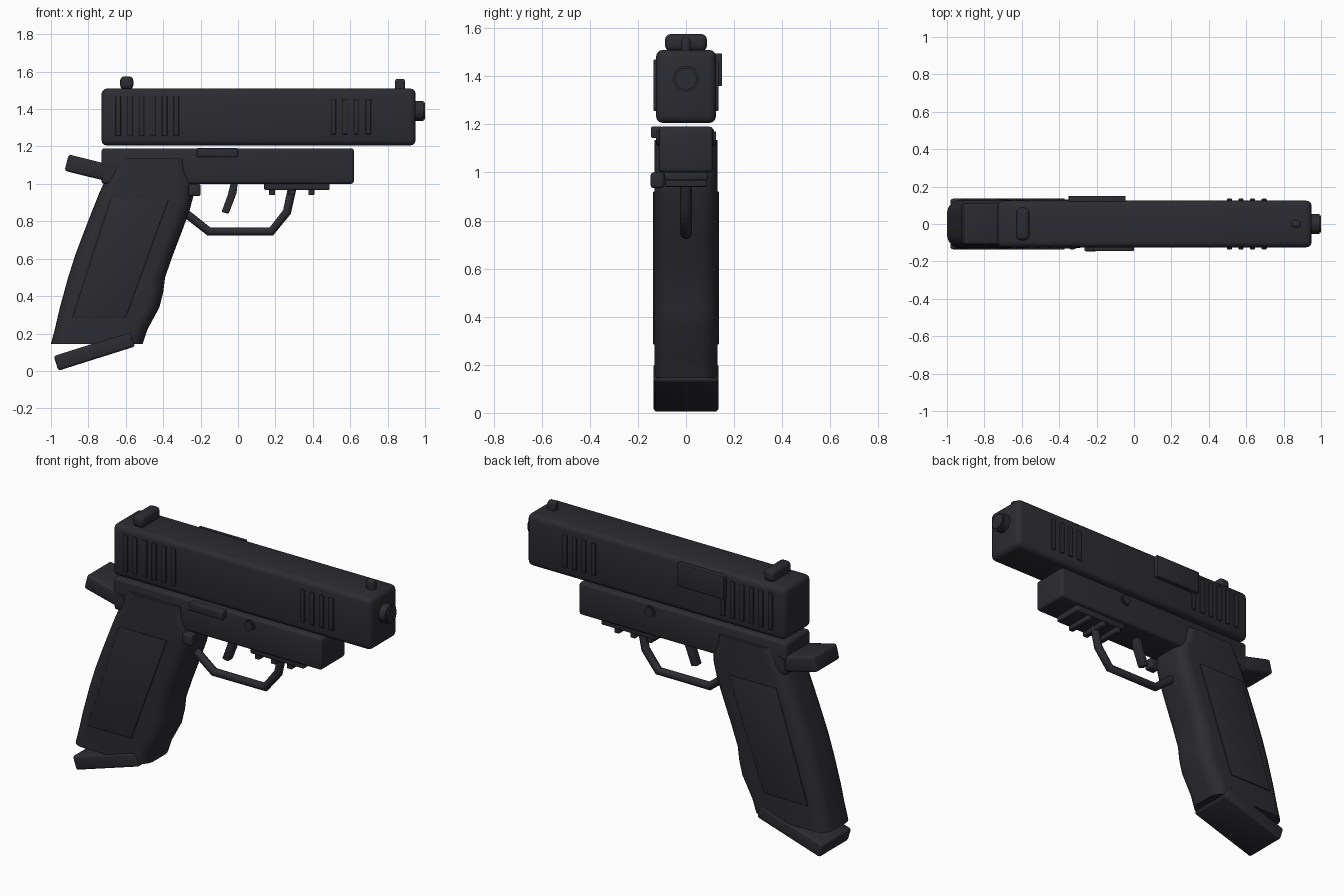
import bpy, bmesh
from math import radians, sin, cos, pi
from mathutils import Vector, Matrix

if "Cube" in bpy.data.objects:
    bpy.data.objects.remove(bpy.data.objects["Cube"], do_unlink=True)

COLOR = (0.025, 0.025, 0.031, 1)
metal = bpy.data.materials.new("dark gunmetal")
metal.use_nodes = True
metal.diffuse_color = COLOR
bsdf = metal.node_tree.nodes["Principled BSDF"]
bsdf.inputs["Base Color"].default_value = COLOR
bsdf.inputs["Roughness"].default_value = 0.6


def finish(name, bm, bevel=0.0, angle=35):
    bmesh.ops.recalc_face_normals(bm, faces=bm.faces)
    if bevel:
        bmesh.ops.bevel(bm, geom=bm.edges[:], offset=bevel, segments=3,
                        profile=0.5, affect='EDGES')
    mesh = bpy.data.meshes.new(name)
    bm.to_mesh(mesh)
    bm.free()
    mesh.materials.append(metal)
    ob = bpy.data.objects.new(name, mesh)
    bpy.context.collection.objects.link(ob)
    bpy.ops.object.select_all(action='DESELECT')
    bpy.context.view_layer.objects.active = ob
    ob.select_set(True)
    bpy.ops.object.shade_smooth_by_angle(angle=radians(angle))
    return ob


def box(name, x, y, z, bevel=0.01, tilt=0):
    """Box from (min, max) spans, tilted about the y axis."""
    bm = bmesh.new()
    bmesh.ops.create_cube(bm, size=1)
    spans = (x, y, z)
    size = [b - a for a, b in spans]
    bmesh.ops.scale(bm, vec=size, verts=bm.verts)
    ob = finish(name, bm, bevel)
    ob.location = [(a + b) / 2 for a, b in spans]
    ob.rotation_euler.y = radians(-tilt)
    return ob


def prism(name, outline, half, bevel=0.01):
    """Side outline in x, z extruded across y."""
    bm = bmesh.new()
    face = bm.faces.new([bm.verts.new((x, -half, z)) for x, z in outline])
    new = bmesh.ops.extrude_face_region(bm, geom=[face])["geom"]
    bmesh.ops.translate(bm, vec=(0, 2 * half, 0),
                        verts=[v for v in new if isinstance(v, bmesh.types.BMVert)])
    return finish(name, bm, bevel)


def rod(name, center, radius, length, axis, bevel=0.008):
    bm = bmesh.new()
    rot = Matrix.Rotation(pi / 2, 4, 'Y' if axis == 'x' else 'X')
    bmesh.ops.create_cone(bm, cap_ends=True, segments=32, radius1=radius,
                          radius2=radius, depth=length,
                          matrix=Matrix.Translation(Vector(center)) @ rot)
    rims = [e for e in bm.edges if any(len(f.verts) > 4 for f in e.link_faces)]
    bmesh.ops.bevel(bm, geom=rims, offset=bevel, segments=2, affect='EDGES')
    return finish(name, bm)


# Slide, muzzle and sights
box("slide", (-0.73, 0.95), (-0.125, 0.125), (1.205, 1.51), 0.03)
rod("muzzle", (0.95, 0, 1.39), 0.053, 0.1, 'x')
box("rear_sight", (-0.63, -0.56), (-0.087, 0.087), (1.505, 1.575), 0.022)
box("front_sight", (0.84, 0.892), (-0.018, 0.018), (1.49, 1.562), 0.012)
box("ejection_port_cover", (-0.35, -0.045), (0.1, 0.15), (1.36, 1.495), 0.004)

# Raised grip ribs on both sides of the slide
for group, start, count, z in (("rear", -0.64, 6, (1.255, 1.47)),
                               ("front", 0.51, 4, (1.265, 1.455))):
    for i in range(count):
        x = start + 0.062 * i
        for side, y in (("right", (-0.135, -0.11)), ("left", (0.11, 0.135))):
            box(f"{group}_rib_{side}_{i + 1}", (x - 0.014, x + 0.014), y, z, 0.004)

# Frame with controls
box("frame", (-0.73, 0.62), (-0.113, 0.113), (1.0, 1.19), 0.016)
box("slide_stop", (-0.22, 0.0), (-0.145, -0.1), (1.143, 1.191), 0.006)
box("magazine_button", (-0.265, -0.2), (-0.147, -0.09), (0.935, 1.0), 0.012)
rod("frame_pin", (0.155, 0, 1.143), 0.035, 0.25, 'y')
box("tang", (-0.92, -0.68), (-0.11, 0.11), (1.04, 1.13), 0.015, -14)
rod("tang_joint", (-0.69, 0, 1.07), 0.055, 0.23, 'y', 0.02)

# Accessory rail
box("rail", (0.14, 0.49), (-0.09, 0.09), (0.967, 1.01), 0.008)
for i in range(3):
    x = 0.182 + 0.105 * i
    box(f"rail_tooth_{i + 1}", (x - 0.016, x + 0.016), (-0.085, 0.085),
        (0.94, 0.98), 0.005)

# Grip lofted from rounded sections: (z, back x, front x)
sections = [(0.145, -1.0, -0.51), (0.22, -0.98, -0.485), (0.34, -0.952, -0.42),
            (0.42, -0.93, -0.4), (0.5, -0.908, -0.39), (0.62, -0.87, -0.348),
            (0.74, -0.825, -0.302), (0.86, -0.778, -0.258),
            (0.95, -0.742, -0.235), (1.01, -0.715, -0.235),
            (1.07, -0.685, -0.262), (1.135, -0.65, -0.27)]
bm = bmesh.new()
rings = []
HALF, R, STEPS = 0.13, 0.075, 7
for z, back, front in sections:
    ring = []
    for q, (cx, cy) in enumerate(((front - R, HALF - R), (back + R, HALF - R),
                                  (back + R, R - HALF), (front - R, R - HALF))):
        for s in range(STEPS):
            a = pi / 2 * (q + s / (STEPS - 1))
            ring.append(bm.verts.new((cx + R * cos(a), cy + R * sin(a), z)))
    rings.append(ring)
for low, high in zip(rings, rings[1:]):
    for i in range(len(low)):
        j = (i + 1) % len(low)
        bm.faces.new((low[i], low[j], high[j], high[i]))
bm.faces.new(rings[0])
bm.faces.new(rings[-1])
finish("grip", bm, angle=40)

# Side panels and base plate of the grip
prism("grip_panels", [(-0.885, 0.285), (-0.6, 0.285), (-0.37, 0.92), (-0.68, 0.92)],
      0.137, 0.004)
box("magazine_base", (-0.983, -0.553), (-0.135, 0.135), (0.064, 0.146), 0.014, 17.5)

# Trigger and its guard
prism("trigger", [(-0.035, 1.02), (0.0, 1.02), (-0.008, 0.95), (-0.05, 0.84),
                  (-0.088, 0.85), (-0.055, 0.94)], 0.025, 0.007)
path = [(0.29, 0.98), (0.262, 0.85), (0.178, 0.745), (-0.155, 0.745), (-0.32, 0.875)]
curve = bpy.data.curves.new("trigger_guard", 'CURVE')
curve.dimensions = '3D'
curve.bevel_depth = 0.024
curve.bevel_resolution = 3
curve.use_fill_caps = True
spline = curve.splines.new('POLY')
spline.points.add(len(path) - 1)
for p, (x, z) in zip(spline.points, path):
    p.co = (x, 0, z, 1)
curve.materials.append(metal)
guard = bpy.data.objects.new("trigger_guard", curve)
bpy.context.collection.objects.link(guard)
